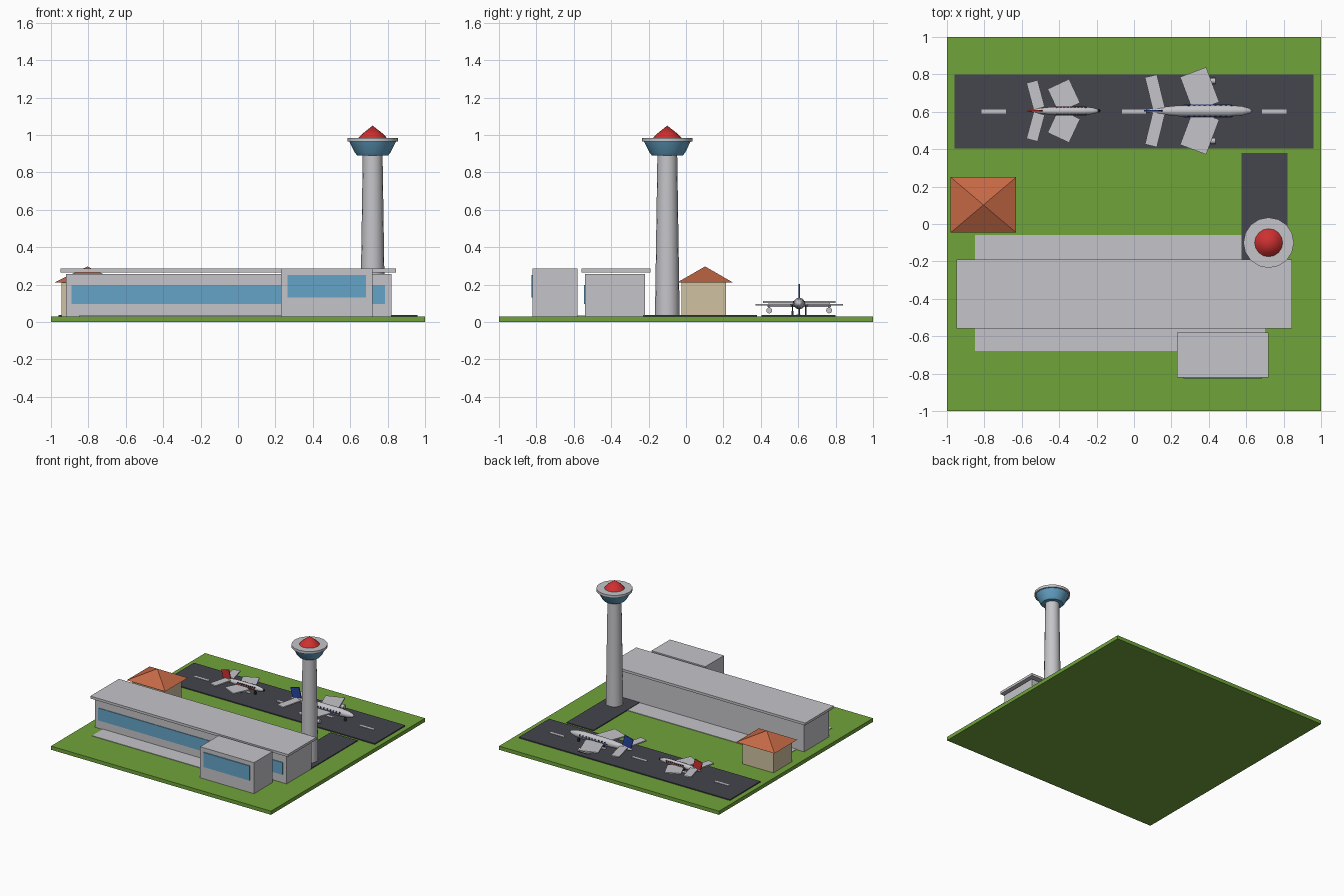
import bpy, bmesh, math
from mathutils import Matrix, Vector

if "Cube" in bpy.data.objects:
    bpy.data.objects.remove(bpy.data.objects["Cube"])


def mat(name, r, g, b):
    m = bpy.data.materials.new(name)
    m.diffuse_color = (r, g, b, 1)
    m.use_nodes = True
    m.node_tree.nodes["Principled BSDF"].inputs["Base Color"].default_value = m.diffuse_color
    return m


GREEN = mat("grass_green", .16, .37, .042)
ASPHALT = mat("asphalt", .058, .058, .075)
GREY = mat("light_grey", .56, .56, .59)
GLASS = mat("window_blue", .13, .37, .57)
RED = mat("red", .62, .03, .03)
TILE = mat("roof_tile", .56, .14, .06)
CREAM = mat("cream_wall", .63, .54, .36)
BLUE = mat("tail_blue", .02, .06, .36)
DARK = mat("dark_grey", .03, .03, .035)


def finish(name, bm, m, smooth=False):
    bmesh.ops.recalc_face_normals(bm, faces=bm.faces[:])
    me = bpy.data.meshes.new(name)
    bm.to_mesh(me)
    bm.free()
    me.materials.append(m)
    ob = bpy.data.objects.new(name, me)
    bpy.context.collection.objects.link(ob)
    if smooth:
        bpy.ops.object.select_all(action='DESELECT')
        ob.select_set(True)
        bpy.context.view_layer.objects.active = ob
        bpy.ops.object.shade_smooth_by_angle(angle=math.radians(35))
    return ob


def box(name, m, x0, x1, y0, y1, z0, z1, yaw=0, pitch=0):
    """Box by its limits, optionally turned about its own centre."""
    bm = bmesh.new()
    c = Vector((x0 + x1, y0 + y1, z0 + z1)) / 2
    mx = (Matrix.Translation(c) @ Matrix.Rotation(yaw, 4, 'Z') @ Matrix.Rotation(pitch, 4, 'Y')
          @ Matrix.Diagonal((x1 - x0, y1 - y0, z1 - z0, 1)))
    bmesh.ops.create_cube(bm, size=1, matrix=mx)
    return finish(name, bm, m)


def lathe(name, m, profile, origin, along_x=False, n=16):
    """Closed solid from (radius, height) points turned about z or x."""
    bm = bmesh.new()
    rings = []
    for r, h in profile:
        if r == 0:
            rings.append([bm.verts.new((0, 0, h))])
        else:
            rings.append([bm.verts.new((r * math.cos(2 * math.pi * i / n),
                                        r * math.sin(2 * math.pi * i / n), h)) for i in range(n)])
    for a, b in zip(rings, rings[1:]):
        for i in range(n):
            j = (i + 1) % n
            if len(b) == 1:
                bm.faces.new((a[i], a[j], b[0]))
            elif len(a) == 1:
                bm.faces.new((a[0], b[j], b[i]))
            else:
                bm.faces.new((a[i], a[j], b[j], b[i]))
    for ring in (rings[0], rings[-1]):
        if len(ring) > 1:
            bm.faces.new(ring)
    mx = Matrix.Translation(origin)
    if along_x:
        mx = mx @ Matrix.Rotation(math.pi / 2, 4, 'Y')
    bm.transform(mx)
    return finish(name, bm, m, True)


# Ground, paving, runway and taxiway
box("grass", GREEN, -1, 1, -1, 1, 0, .03)
box("paving", GREY, -.85, .70, -.68, -.06, .028, .034)
box("taxiway", ASPHALT, .575, .82, -.23, .38, .028, .037)
box("runway", ASPHALT, -.96, .96, .405, .80, .028, .038)
for i in range(-2, 3):
    box("runway_mark", GREY, i * .375 - .065, i * .375 + .065, .592, .612, .036, .041)

# Terminal with overhanging roof and front window band
box("terminal", GREY, -.92, .82, -.54, -.22, .03, .257)
box("terminal_roof", GREY, -.95, .845, -.56, -.19, .266, .286)
box("terminal_window", GLASS, -.89, .785, -.545, -.537, .097, .198)

# Entrance hall
box("entrance_hall", GREY, .23, .72, -.82, -.58, .03, .285)
box("entrance_window", GLASS, .265, .685, -.827, -.818, .13, .25)

# Control tower
T = (.72, -.10, 0)
lathe("tower_shaft", GREY, [(.066, .03), (.053, .895)], T)
lathe("tower_cab", GLASS, [(.082, .89), (.095, .905), (.125, .966)], T)
lathe("tower_disc", GREY, [(.135, .964), (.135, .985)], T)
lathe("tower_cap", RED, [(.075, .985), (.058, 1.004), (0, 1.05)], T)

# Small house with hipped roof
box("house", CREAM, -.945, -.665, -.025, .215, .03, .212)
bm = bmesh.new()
base = [bm.verts.new(p) for p in ((-.98, -.046, .212), (-.63, -.046, .212),
                                  (-.63, .25, .212), (-.98, .25, .212))]
apex = bm.verts.new((-.805, .102, .297))
bm.faces.new(base)
for i in range(4):
    bm.faces.new((base[i], base[(i + 1) % 4], apex))
finish("house_roof", bm, TILE)


def airplane(tag, tail_x, nose_x, r, z, wing, stab, fin, colour, engines):
    """wing and stab: centre x, side offset, chord, length, sweep in degrees."""
    L, yc = nose_x - tail_x, .605
    prof = [(.25, 0), (.6, .12), (.93, .3), (1, .45), (1, .78), (.8, .9), (.45, .97), (0, 1)]
    lathe(tag + "_fuselage", GREY, [(r * a, L * b) for a, b in prof], (tail_x, yc, z), True)
    for s in (-1, 1):
        for part, (x, off, chord, span, sweep), pz in (("_wing", wing, z - .007),
                                                       ("_tailplane", stab, z + .008)):
            y = yc + s * off
            box(tag + part, GREY, x - chord / 2, x + chord / 2, y - span / 2, y + span / 2,
                pz - .005, pz + .005, yaw=s * math.radians(sweep))
        # windows and coloured side stripe
        for i in range(9):
            wx = tail_x + L * (.4 + .05 * i)
            box(tag + "_window", DARK, wx - .006, wx + .006, yc + s * r * .9 - .004,
                yc + s * r * .9 + .004, z + .004, z + .013)
        box(tag + "_stripe", colour, tail_x + .35 * L, tail_x + .8 * L, yc + s * r - .004,
            yc + s * r + .002, z - .005, z + .001)
        # main wheels
        box(tag + "_gear", DARK, wing[0] - .01, wing[0] + .01, yc + s * .035 - .005,
            yc + s * .035 + .005, .038, .058)
        box(tag + "_strut", DARK, wing[0] - .003, wing[0] + .003, yc + s * .035 - .003,
            yc + s * .035 + .003, .05, z - .005)
        if engines:
            lathe(tag + "_engine", GREY, [(.010, 0), (.016, .03), (.016, .10)],
                  (.335, yc + s * .16, z - .037), True, 12)
            box(tag + "_pylon", GREY, .35, .39, yc + s * .16 - .004, yc + s * .16 + .004,
                z - .025, z - .008)
    box(tag + "_nose_gear", DARK, nose_x - .09, nose_x - .075, yc - .004, yc + .004, .038, z - .01)
    x, width, top = fin
    box(tag + "_fin", colour, x - width / 2, x + width / 2, yc - .004, yc + .004, z, top,
        pitch=math.radians(-14))


# Two parked airplanes
airplane("large_airplane", .065, .635, .031, .099, (.351, .114, .149, .199, 20.6),
         (.112, .098, .066, .182, 13.7), (.105, .08, .195), BLUE, True)
airplane("small_airplane", -.56, -.185, .022, .092, (-.375, .08, .127, .14, 25),
         (-.526, .085, .062, .148, 15), (-.53, .07, .17), RED, False)
lathe("small_airplane_nose", DARK, [(.009, 0), (.009, .008), (0, .014)], (-.192, .605, .092), True, 10)
